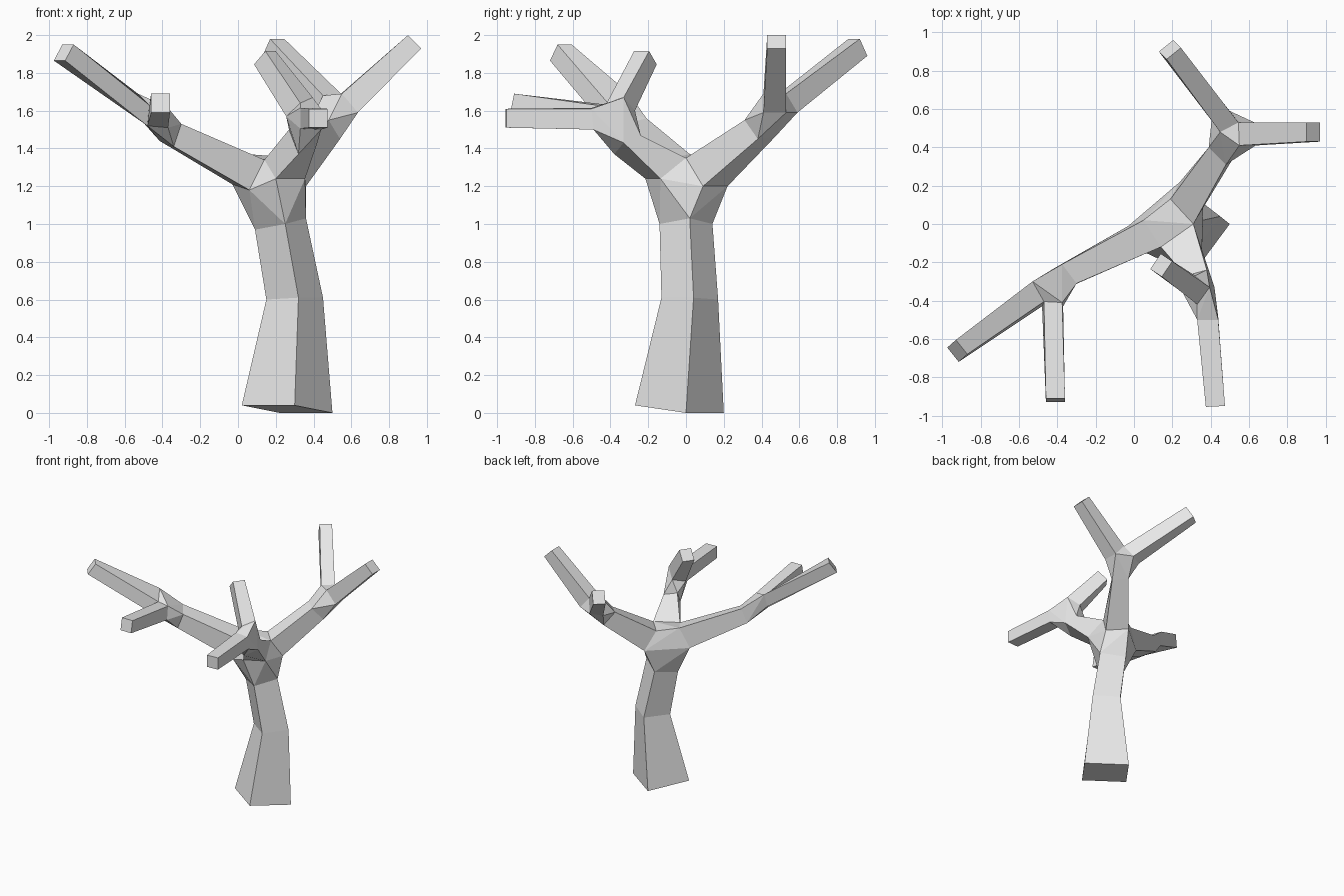
import bpy
import bmesh
from mathutils import Vector

cube = bpy.data.objects.get("Cube")
if cube:
    bpy.data.objects.remove(cube, do_unlink=True)

bm = bmesh.new()


def corner(p):
    """Reuse a corner that already exists close by, so neighbouring limbs weld."""
    p = Vector(p)
    for v in bm.verts:
        if (v.co - p).length < 0.03:
            return v
    return bm.verts.new(p)


def section(a, b, c, d=None):
    """Four-cornered limb section; the fourth corner completes a parallelogram."""
    if d is None:
        d = Vector(a) + Vector(c) - Vector(b)
    return [corner(p) for p in (a, b, c, d)]


def outward_face(verts, centre):
    f = bm.faces.new(verts)
    f.normal_update()
    if f.normal.dot(f.calc_center_median() - centre) < 0:
        f.normal_flip()


def limb(*rings, cap_start=False, cap_end=False):
    """Four-sided tube through a run of sections."""
    for r, s in zip(rings, rings[1:]):
        centre = sum((v.co for v in r + s), Vector()) / 8
        for i in range(4):
            j = (i + 1) % 4
            outward_face((r[i], r[j], s[j], s[i]), centre)
        if cap_start and r is rings[0]:
            outward_face(r, centre)
        if cap_end and s is rings[-1]:
            outward_face(s, centre)


def fork(*rings):
    """Hull joining limb ends, left open where each limb enters."""
    verts = list({v for r in rings for v in r})
    geom = bmesh.ops.convex_hull(bm, input=verts)["geom"]
    faces = [g for g in geom if isinstance(g, bmesh.types.BMFace)]
    inner = [f for f in faces if any(set(f.verts) <= set(r) for r in rings)]
    bmesh.ops.delete(bm, geom=inner, context="FACES")


# Trunk
trunk_top = section((0.36, 0.02, 1.03), (0.25, -0.14, 1.0), (0.09, -0.02, 0.97))
limb(section((0.50, 0.0, 0.0), (0.30, -0.27, 0.04), (0.02, -0.07, 0.04)),
     section((0.45, 0.04, 0.61), (0.32, -0.13, 0.61), (0.15, 0.0, 0.60)),
     trunk_top, cap_start=True)

# Right branch and its two twigs
right_in = section((0.05, 0.02, 1.37), (0.14, -0.12, 1.34), (0.06, -0.15, 1.18))
right_out = section((-0.375, -0.21, 1.56), (-0.30, -0.31, 1.53), (-0.34, -0.33, 1.41))
right_long = section((-0.53, -0.30, 1.69), (-0.47, -0.405, 1.63), (-0.48, -0.43, 1.52))
right_front = section((-0.47, -0.405, 1.63), (-0.375, -0.41, 1.62), (-0.37, -0.43, 1.51))
limb(right_in, right_out)
limb(right_long, section((-0.93, -0.605, 1.95), (-0.87, -0.68, 1.95),
                         (-0.915, -0.72, 1.865)), cap_end=True)
limb(right_front, section((-0.46, -0.91, 1.69), (-0.36, -0.91, 1.69),
                          (-0.36, -0.93, 1.59)), cap_end=True)

# Front branch and its two twigs
front_in = section((0.14, -0.12, 1.34), (0.31, 0.0, 1.35), (0.355, -0.135, 1.24),
                   (0.20, -0.215, 1.24))
front_out = section((0.27, -0.27, 1.50), (0.38, -0.24, 1.47), (0.42, -0.33, 1.43),
                    (0.32, -0.38, 1.37))
front_low = section((0.33, -0.50, 1.615), (0.44, -0.50, 1.61), (0.44, -0.49, 1.50))
front_high = section((0.33, -0.42, 1.64), (0.395, -0.33, 1.67), (0.32, -0.27, 1.60))
limb(front_in, front_out)
limb(front_low, section((0.375, -0.955, 1.61), (0.475, -0.95, 1.61),
                        (0.475, -0.95, 1.51)), cap_end=True)
limb(front_high, section((0.145, -0.275, 1.915), (0.20, -0.195, 1.915),
                         (0.14, -0.155, 1.845)), cap_end=True)

# Back branch and its two twigs
back_in = section((0.19, 0.13, 1.35), (0.31, 0.0, 1.35), (0.36, 0.09, 1.20))
back_out = section((0.39, 0.40, 1.56), (0.48, 0.31, 1.55), (0.54, 0.38, 1.45))
back_left = section((0.55, 0.41, 1.69), (0.545, 0.53, 1.69), (0.63, 0.53, 1.59))
back_right = section((0.45, 0.48, 1.68), (0.545, 0.53, 1.69), (0.50, 0.59, 1.59))
limb(back_in, back_out)
limb(back_left, section((0.90, 0.43, 2.0), (0.90, 0.53, 2.0),
                        (0.97, 0.53, 1.93)), cap_end=True)
limb(back_right, section((0.17, 0.86, 1.98), (0.245, 0.92, 1.98),
                         (0.205, 0.96, 1.89)), cap_end=True)

# Forks
fork(trunk_top, right_in, front_in, back_in)
fork(right_out, right_long, right_front)
fork(front_out, front_low, front_high)
fork(back_out, back_left, back_right)

mesh = bpy.data.meshes.new("bare_tree")
bm.to_mesh(mesh)
bm.free()

# Plain grey bark
bark = bpy.data.materials.new("light_grey")
bark.use_nodes = True
colour = (0.8, 0.8, 0.8, 1.0)
bark.diffuse_color = colour
bark.node_tree.nodes["Principled BSDF"].inputs["Base Color"].default_value = colour
mesh.materials.append(bark)

tree = bpy.data.objects.new("bare_tree", mesh)
bpy.context.collection.objects.link(tree)
